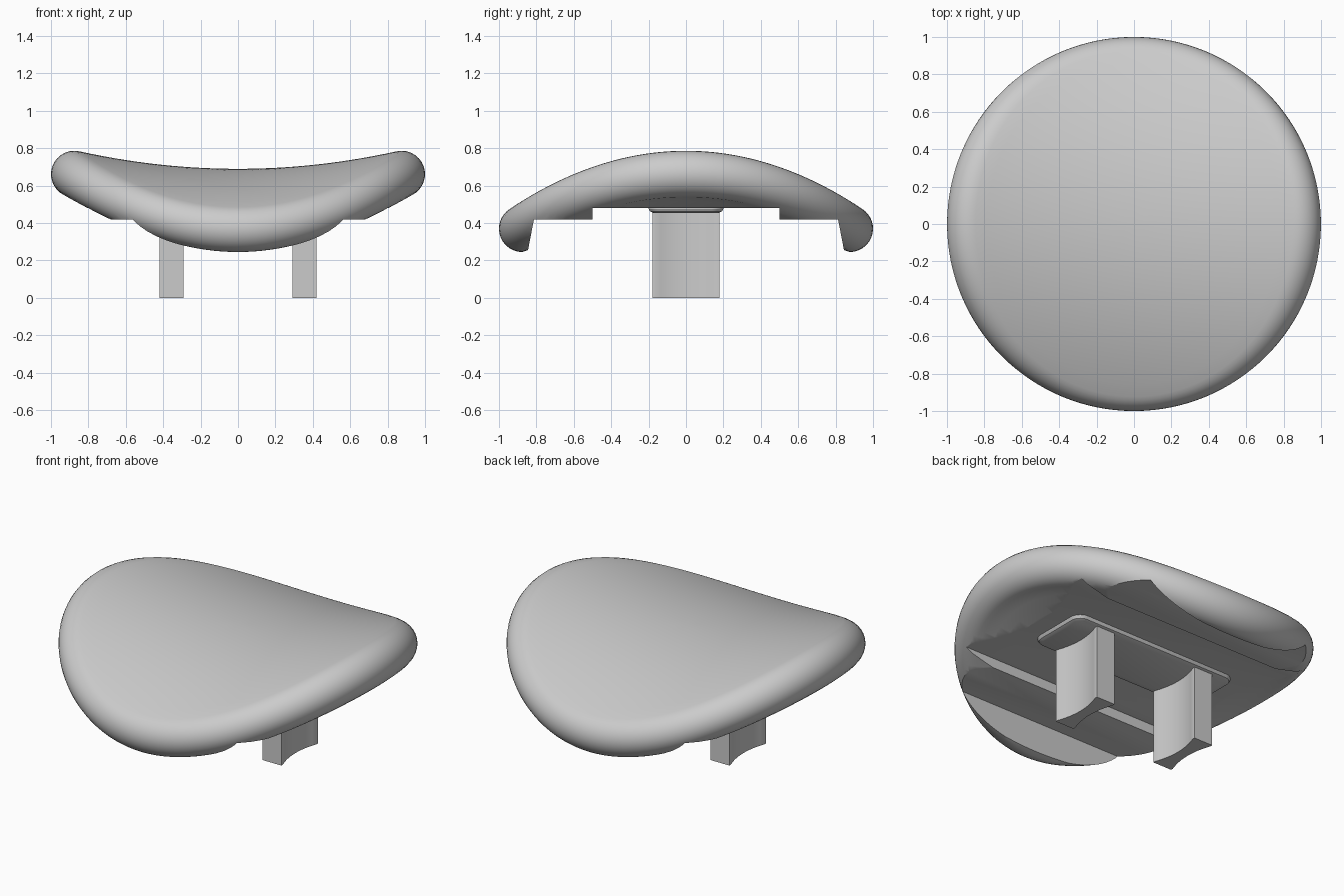
import bpy
import bmesh
from math import sin, cos, pi, atan

if "Cube" in bpy.data.objects:
    bpy.data.objects.remove(bpy.data.objects["Cube"])

# One plain grey plastic
grey = bpy.data.materials.new("light grey plastic")
grey.use_nodes = True
grey.diffuse_color = (0.6, 0.6, 0.6, 1)
grey.node_tree.nodes["Principled BSDF"].inputs["Base Color"].default_value = (0.6, 0.6, 0.6, 1)


def finish(bm, name):
    bmesh.ops.recalc_face_normals(bm, faces=bm.faces)
    mesh = bpy.data.meshes.new(name)
    bm.to_mesh(mesh)
    bm.free()
    obj = bpy.data.objects.new(name, mesh)
    bpy.context.collection.objects.link(obj)
    mesh.materials.append(grey)
    return obj


def activate(obj):
    bpy.ops.object.select_all(action="DESELECT")
    obj.select_set(True)
    bpy.context.view_layer.objects.active = obj


def smooth(obj, angle=0.5):
    activate(obj)
    bpy.ops.object.shade_smooth_by_angle(angle=angle)


def extrude(points, vector, name):
    """Prism from a closed outline."""
    bm = bmesh.new()
    face = bm.faces.new([bm.verts.new(p) for p in points])
    moved = bmesh.ops.extrude_face_region(bm, geom=[face])["geom"]
    verts = [g for g in moved if isinstance(g, bmesh.types.BMVert)]
    bmesh.ops.translate(bm, verts=verts, vec=vector)
    return finish(bm, name)


# Saddle-shaped round cap with a rolled rim
SEGMENTS, RINGS, ARC = 128, 14, 16
RIM, R, TOP, UNDER = 0.875, 0.125, 0.69, 0.40
RISE, DROP = 0.13, 0.24


def cap_section(t):
    """Points from the top centre around the rim to the bottom centre."""
    k = RISE * cos(t) ** 2 - DROP * sin(t) ** 2
    phi = atan(2 * k * RIM)
    contact = RIM - R * sin(phi)
    zc = TOP + k * contact ** 2 - R * cos(phi)
    pts = []
    for i in range(1, RINGS):
        r = contact * i / RINGS
        pts.append((r, TOP + k * r * r))
    for i in range(ARC + 1):
        a = pi / 2 + phi - (pi + phi) * i / ARC
        pts.append((RIM + R * cos(a), zc + R * sin(a)))
    for i in range(RINGS - 1, 0, -1):
        f = i / RINGS
        pts.append((RIM * f, UNDER + (zc - R - UNDER) * f * f))
    return pts


bm = bmesh.new()
top_pole = bm.verts.new((0, 0, TOP))
low_pole = bm.verts.new((0, 0, UNDER))
columns = []
for s in range(SEGMENTS):
    t = 2 * pi * s / SEGMENTS
    columns.append([bm.verts.new((r * cos(t), r * sin(t), z)) for r, z in cap_section(t)])
for s in range(SEGMENTS):
    p, q = columns[s], columns[(s + 1) % SEGMENTS]
    bm.faces.new((top_pole, p[0], q[0]))
    bm.faces.new((low_pole, q[-1], p[-1]))
    for i in range(len(p) - 1):
        bm.faces.new((p[i], p[i + 1], q[i + 1], q[i]))
cap = finish(bm, "saddle_cap")

# Stepped channel cut across the underside
half = [(0.865, 0.15), (0.813, 0.42), (0.5, 0.42), (0.5, 0.48)]
outline = half + [(-y, z) for y, z in reversed(half)]
cutter = extrude([(-1.5, y, z) for y, z in outline], (3, 0, 0), "channel_cutter")
cutter.hide_render = True
cut = cap.modifiers.new("channel", "BOOLEAN")
cut.operation = "DIFFERENCE"
cut.solver = "EXACT"
cut.object = cutter
activate(cap)
bpy.ops.object.modifier_apply(modifier="channel")
bpy.data.objects.remove(cutter)
smooth(cap)

# Rounded mounting pad with a softened lower edge
bm = bmesh.new()
loops = []
for inset, z in ((0, 0.5), (0, 0.475), (0.008, 0.462), (0.025, 0.455)):
    ring = []
    for i in range(32):
        a = 2 * pi * (i + 0.5) / 32
        sx, sy = (1 if cos(a) > 0 else -1), (1 if sin(a) > 0 else -1)
        ring.append(bm.verts.new((sx * 0.5 + (0.07 - inset) * cos(a),
                                  sy * 0.13 + (0.07 - inset) * sin(a), z)))
    loops.append(ring)
for a, b in zip(loops, loops[1:]):
    for i in range(32):
        j = (i + 1) % 32
        bm.faces.new((a[i], a[j], b[j], b[i]))
bm.faces.new(loops[0])
bm.faces.new(loops[-1])
smooth(finish(bm, "mounting_pad"))

# Two stems with hollowed sides
HALF_X, HALF_Y, HOLLOW, N = 0.064, 0.178, 0.03, 12
side = [(HALF_X, -HALF_Y)]
for i in range(N + 1):
    u = 2 * i / N - 1
    side.append((HALF_X - HOLLOW * (1 - u * u), u * (HALF_Y - 0.015)))
side.append((HALF_X, HALF_Y))
section = side + [(-x, -y) for x, y in side]
for name, x0 in (("left_stem", 0.355), ("right_stem", -0.355)):
    stem = extrude([(x0 + x, y, 0) for x, y in section], (0, 0, 0.47), name)
    smooth(stem)
